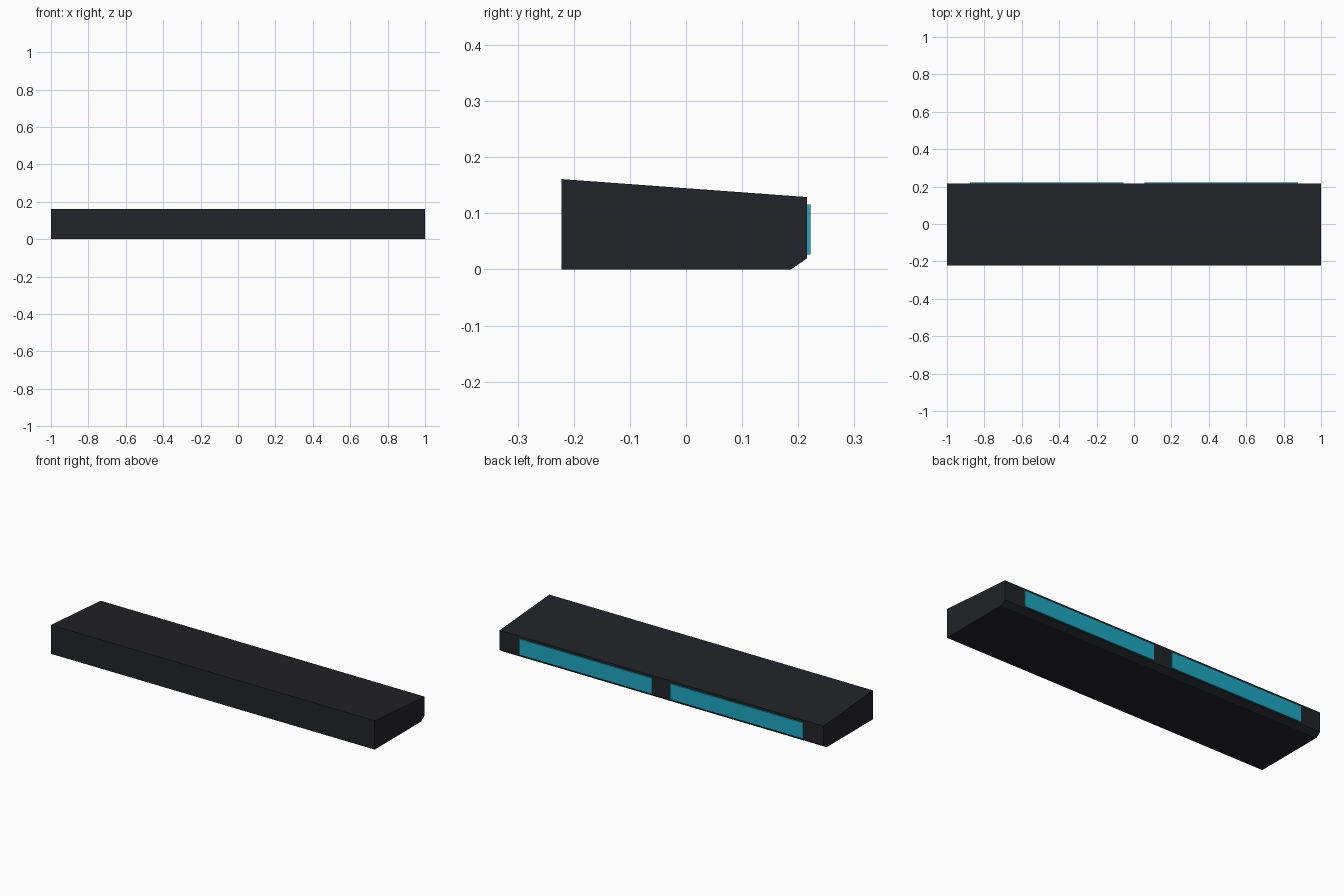
import bpy, bmesh

if "Cube" in bpy.data.objects:
    bpy.data.objects.remove(bpy.data.objects["Cube"])


def material(name, color):
    mat = bpy.data.materials.new(name)
    mat.diffuse_color = (*color, 1)
    mat.use_nodes = True
    mat.node_tree.nodes["Principled BSDF"].inputs["Base Color"].default_value = mat.diffuse_color
    return mat


def extrude_x(name, profile, x0, x1, mat):
    """Extrude a closed (y, z) profile from x0 to x1."""
    bm = bmesh.new()
    face = bm.faces.new([bm.verts.new((x0, y, z)) for y, z in profile])
    ret = bmesh.ops.extrude_face_region(bm, geom=[face])
    verts = [v for v in ret["geom"] if isinstance(v, bmesh.types.BMVert)]
    bmesh.ops.translate(bm, verts=verts, vec=(x1 - x0, 0, 0))
    bmesh.ops.recalc_face_normals(bm, faces=bm.faces)
    mesh = bpy.data.meshes.new(name)
    bm.to_mesh(mesh)
    bm.free()
    mesh.materials.append(mat)
    obj = bpy.data.objects.new(name, mesh)
    bpy.context.collection.objects.link(obj)
    return obj


dark = material("dark_casing", (0.016, 0.017, 0.02))
cyan = material("cyan_panel", (0.012, 0.4, 0.55))

# Wedge-shaped casing with a chamfered lower back edge
extrude_x("casing", [(-0.222, 0), (0.187, 0), (0.216, 0.02),
                     (0.216, 0.129), (-0.222, 0.161)], -1, 1, dark)

# Two thin raised panels on the back face, sunk slightly into the casing
panel = [(0.212, 0.027), (0.222, 0.027), (0.222, 0.116), (0.212, 0.116)]
for side, x0, x1 in (("left", -0.877, -0.056), ("right", 0.056, 0.877)):
    extrude_x(side + "_back_panel", panel, x0, x1, cyan)
